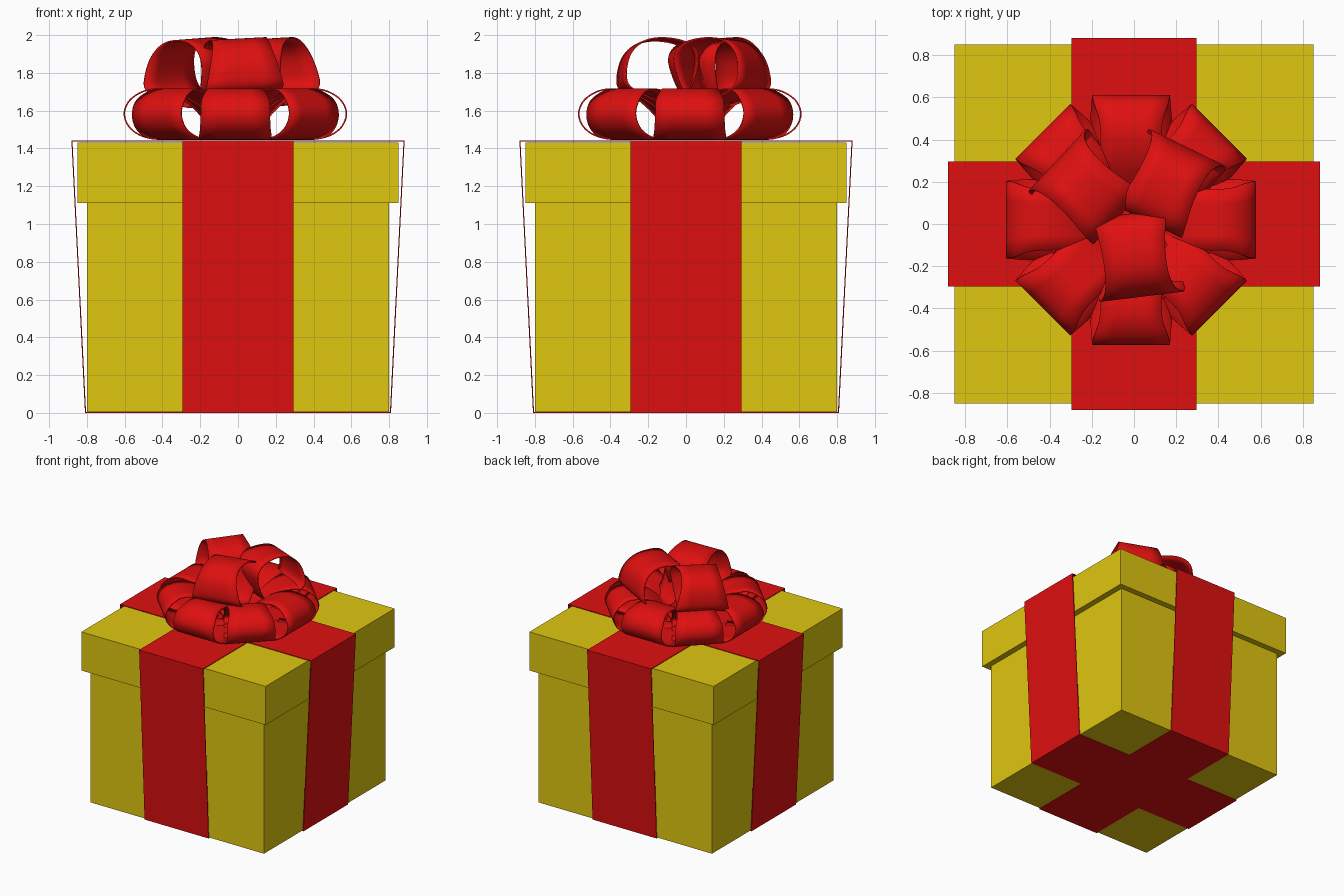
import bpy, bmesh, math
from mathutils import Vector, Matrix

if "Cube" in bpy.data.objects:
    bpy.data.objects.remove(bpy.data.objects["Cube"])


def material(name, rgb):
    m = bpy.data.materials.new(name)
    m.diffuse_color = (*rgb, 1)
    m.use_nodes = True
    m.node_tree.nodes["Principled BSDF"].inputs["Base Color"].default_value = m.diffuse_color
    return m


YELLOW = material("yellow card", (0.74, 0.57, 0.005))
RED = material("red ribbon", (0.74, 0.005, 0.005))


def finish(name, bm, mat, smooth=False):
    bmesh.ops.recalc_face_normals(bm, faces=bm.faces)
    me = bpy.data.meshes.new(name)
    bm.to_mesh(me)
    bm.free()
    ob = bpy.data.objects.new(name, me)
    bpy.context.collection.objects.link(ob)
    me.materials.append(mat)
    for p in me.polygons:
        p.use_smooth = smooth
    return ob


def block(name, half, z0, z1, mat):
    bm = bmesh.new()
    bmesh.ops.create_cube(bm, size=1, matrix=Matrix.Translation((0, 0, (z0 + z1) / 2))
                          @ Matrix.Diagonal((2 * half, 2 * half, z1 - z0, 1)))
    return finish(name, bm, mat)


def spline(points, steps=5):
    """Closed Catmull-Rom curve through points."""
    p = [Vector(q) for q in points]
    n, out = len(p), []
    for i in range(n):
        a, b, c, d = (p[(i + k) % n] for k in (-1, 0, 1, 2))
        for s in range(steps):
            t = s / steps
            out.append(0.5 * (2 * b + (c - a) * t + (2 * a - 5 * b + 4 * c - d) * t * t
                              + (3 * b - a - 3 * c + d) * t ** 3))
    return out


def loop(name, profile, angle, centre, smooth=True, steps=5, thick=0.008, roll=0):
    """Closed ribbon strip; profile rows are (radius, height, half width)."""
    pts = spline(profile, steps) if smooth else [Vector(q) for q in profile]
    bm = bmesh.new()
    cols = (-1, -0.5, 0, 0.5, 1) if smooth else (-1, 1)
    rows = [[bm.verts.new((p.x, p.z * c, p.y)) for c in cols] for p in pts]
    for i, r in enumerate(rows):
        q = rows[(i + 1) % len(rows)]
        for j in range(len(cols) - 1):
            bm.faces.new((r[j], r[j + 1], q[j + 1], q[j]))
    pivot = Matrix.Translation((0, 0, 1.6))
    bm.transform(Matrix.Translation((*centre, 0)) @ Matrix.Rotation(math.radians(angle), 4, 'Z')
                 @ pivot @ Matrix.Rotation(math.radians(roll), 4, 'X') @ pivot.inverted())
    ob = finish(name, bm, RED, smooth)
    mod = ob.modifiers.new("thickness", 'SOLIDIFY')
    mod.thickness = thick
    mod.offset = -1
    return ob


# Box and overhanging lid
block("box", 0.80, 0.004, 1.115, YELLOW)
block("lid", 0.85, 1.11, 1.432, YELLOW)

# Two ribbon bands wrapped round the box, splayed out over the lid
W = 0.295
band = [(-0.81, 0, W), (0.81, 0, W), (0.882, 1.442, W), (-0.882, 1.442, W)]
for k in range(2):
    loop(f"ribbon_band_{k + 1}", band, 90 * k, (0, 0), smooth=False)

# Lower ring of eight bow loops
lower = [(0.06, 1.46, 0.12), (0.30, 1.446, 0.16), (0.46, 1.452, 0.19), (0.555, 1.50, 0.187),
         (0.592, 1.58, 0.183), (0.56, 1.66, 0.178), (0.47, 1.712, 0.15), (0.36, 1.712, 0.145),
         (0.24, 1.665, 0.15), (0.12, 1.57, 0.13)]
for k in range(8):
    loop(f"lower_bow_loop_{k + 1}", lower, 45 * k, (-0.014, 0.02))

# Three upright bow loops on top
upper = [(0.10, 1.62, 0.13), (0.25, 1.665, 0.18), (0.35, 1.72, 0.205), (0.365, 1.80, 0.19),
         (0.335, 1.90, 0.165), (0.26, 1.965, 0.15), (0.15, 1.982, 0.15), (0.03, 1.955, 0.165),
         (-0.03, 1.88, 0.17), (-0.01, 1.76, 0.15), (0.04, 1.66, 0.13)]
for k, (angle, centre, roll) in enumerate([(-83, (0.0, 0.02), 3), (137, (-0.09, 0.06), -3),
                                           (64, (0.10, 0.03), -3)]):
    loop(f"upper_bow_loop_{k + 1}", upper, angle, centre, roll=roll)
